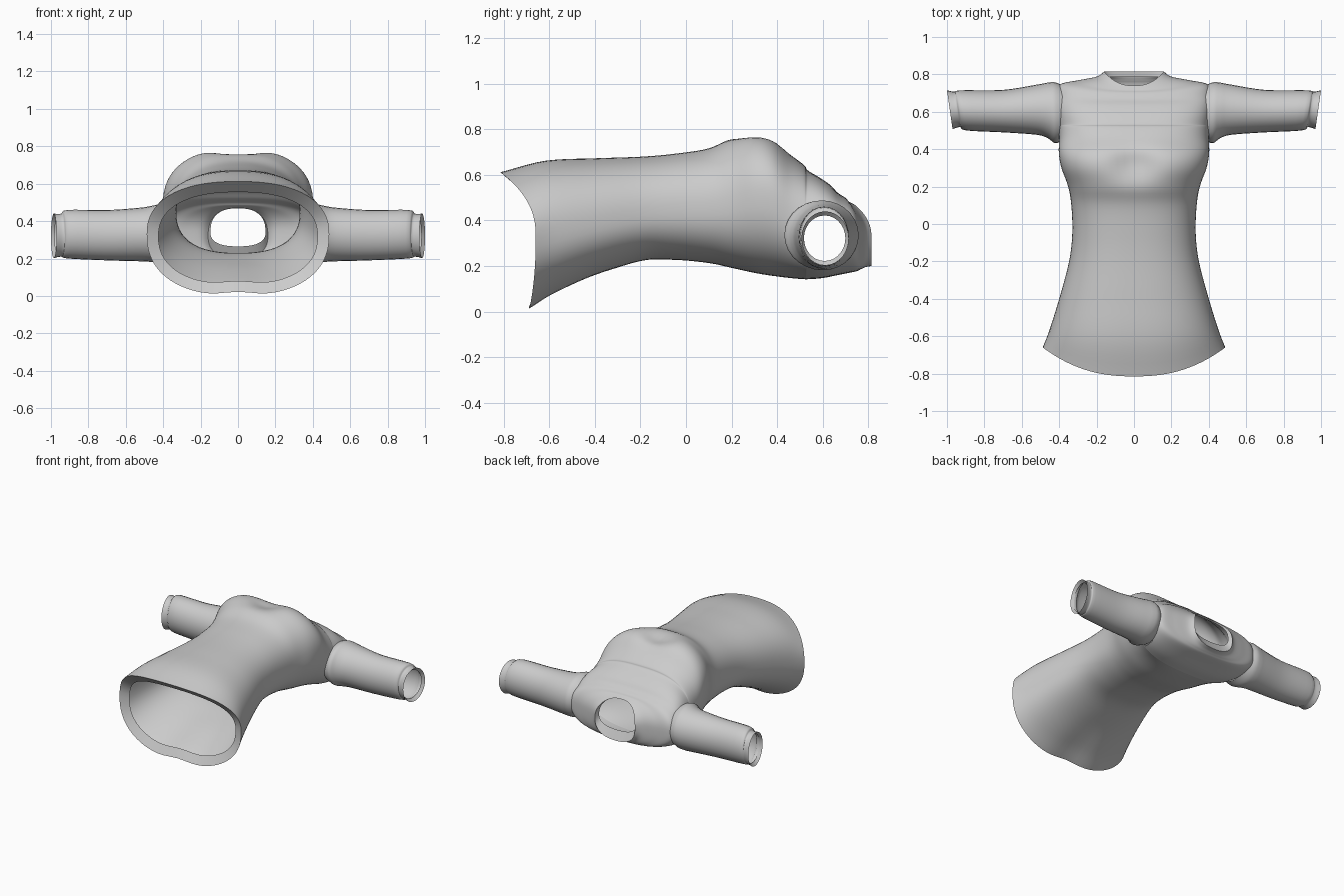
import bpy, bmesh, math

if "Cube" in bpy.data.objects:
    bpy.data.objects.remove(bpy.data.objects["Cube"])

fabric = bpy.data.materials.new("grey fabric")
fabric.diffuse_color = (0.6, 0.6, 0.6, 1)
fabric.use_nodes = True
fabric.node_tree.nodes["Principled BSDF"].inputs["Base Color"].default_value = fabric.diffuse_color


def spline(rows, steps):
    """Catmull-Rom interpolation through rows of numbers."""
    out = []
    for i in range(len(rows) - 1):
        a, b, c, d = (rows[max(0, min(len(rows) - 1, i + k))] for k in (-1, 0, 1, 2))
        for s in range(steps):
            t = s / steps
            out.append([0.5 * (2 * q + (r - p) * t + (2 * p - 5 * q + 4 * r - u) * t * t
                               + (3 * q - p - 3 * r + u) * t ** 3)
                        for p, q, r, u in zip(a, b, c, d)])
    out.append(list(rows[-1]))
    return out


def loft(name, rings, drop=None):
    """Skin closed rings of points; drop removes faces whose points all pass the test."""
    bm = bmesh.new()
    loops = [[bm.verts.new(p) for p in ring] for ring in rings]
    n = len(loops[0])
    for a, b in zip(loops, loops[1:]):
        for i in range(n):
            j = (i + 1) % n
            face = (a[i], a[j], b[j], b[i])
            if not (drop and all(drop(v.co) for v in face)):
                bm.faces.new(face)
    bmesh.ops.delete(bm, geom=[v for v in bm.verts if not v.link_faces], context='VERTS')
    bmesh.ops.recalc_face_normals(bm, faces=bm.faces)
    mesh = bpy.data.meshes.new(name)
    bm.to_mesh(mesh)
    bm.free()
    mesh.materials.append(fabric)
    ob = bpy.data.objects.new(name, mesh)
    bpy.context.collection.objects.link(ob)
    bpy.ops.object.select_all(action='DESELECT')
    ob.select_set(True)
    bpy.context.view_layer.objects.active = ob
    bpy.ops.object.shade_smooth_by_angle(angle=math.radians(40))


def power(v, e):
    return math.copysign(abs(v) ** e, v)


def bell(v, centre, width):
    return math.exp(-((v - centre) / width) ** 2)


def body_ring(row, n=72):
    """Rounded-box ring; hem and neck lean forward, bust and lower back are grooved."""
    y0, w, zc, zt, zb = row
    hem = max(0, (-.4 - y0) / .26) ** 3
    neck = max(0, (y0 - .64) / .175)
    e = 2.35 + .85 * bell(y0, .63, .12)
    dip_front = .055 * bell(y0, .32, .09)
    dip_back = .022 * max(0, (-.3 - y0) / .36)
    pts = []
    for i in range(n):
        t = 2 * math.pi * i / n
        c, s = math.cos(t), math.sin(t)
        x = w * power(c, 2 / e)
        groove = bell(x, 0, .12)
        if s > 0:
            z = zc + (zt - zc) * power(s, 2 / e) - dip_front * groove
            y = y0 - (.155 * hem + .075 * neck) * s * s
        else:
            z = zc + (zc - zb) * power(s, 2 / e) + dip_back * groove
            y = y0 - .03 * hem * s * s
        pts.append((x, y, z))
    return pts


# Shirt body from hem to neck: y, half width, widest z, top z, bottom z
body = [
    (-.66, .488, .33, .612, .00),
    (-.57, .453, .34, .663, .07),
    (-.40, .400, .38, .673, .155),
    (-.20, .347, .42, .680, .222),
    (-.05, .330, .44, .693, .227),
    (.10, .335, .45, .717, .213),
    (.20, .352, .47, .765, .192),
    (.30, .388, .50, .790, .170),
    (.38, .402, .49, .768, .157),
    (.46, .400, .42, .692, .147),
    (.52, .405, .36, .642, .142),
    (.535, .408, .35, .620, .142),
    (.60, .415, .34, .580, .147),
    (.68, .418, .33, .525, .163),
    (.745, .398, .33, .500, .176),
    (.768, .300, .33, .485, .186),
    (.788, .200, .33, .478, .195),
    (.815, .160, .32, .470, .200),
]
# Turned-in edges at the hem and the neck
hem_fold = (-.635, .425, .32, .555, .06)
neck_fold = (.785, .147, .34, .468, .265)


def armhole(p):
    return abs(p.x) > .3 and ((p.y - .595) / .145) ** 2 + ((p.z - .335) / .135) ** 2 < 1


rows = [hem_fold] + spline(body, 5) + [neck_fold]
loft("shirt_body", [body_ring(r) for r in rows], armhole)

# Sleeve from shoulder to cuff: x, low y, high y, low z, high z
sleeve = [
    (.37, .450, .735, .205, .470),
    (.42, .432, .757, .184, .488),
    (.46, .458, .756, .182, .482),
    (.52, .477, .745, .185, .472),
    (.70, .490, .717, .190, .459),
    (.91, .500, .715, .200, .460),
    (.945, .518, .707, .210, .440),
    (.985, .507, .715, .202, .440),
]
cuff_fold = (.965, .518, .700, .222, .422)


def sleeve_ring(row, sign, n=28):
    x, y0, y1, z0, z1 = row
    slant = .015 * min(1, max(0, (x - .8) / .1))
    pts = []
    for i in range(n):
        t = 2 * math.pi * i / n
        c, s = math.cos(t), math.sin(t)
        pts.append((sign * (x + slant * c), (y0 + y1) / 2 + (y1 - y0) / 2 * c,
                    (z0 + z1) / 2 + (z1 - z0) / 2 * s))
    return pts


for side, sign in (("left", -1), ("right", 1)):
    loft(side + "_sleeve", [sleeve_ring(r, sign) for r in spline(sleeve, 4) + [cuff_fold]])
